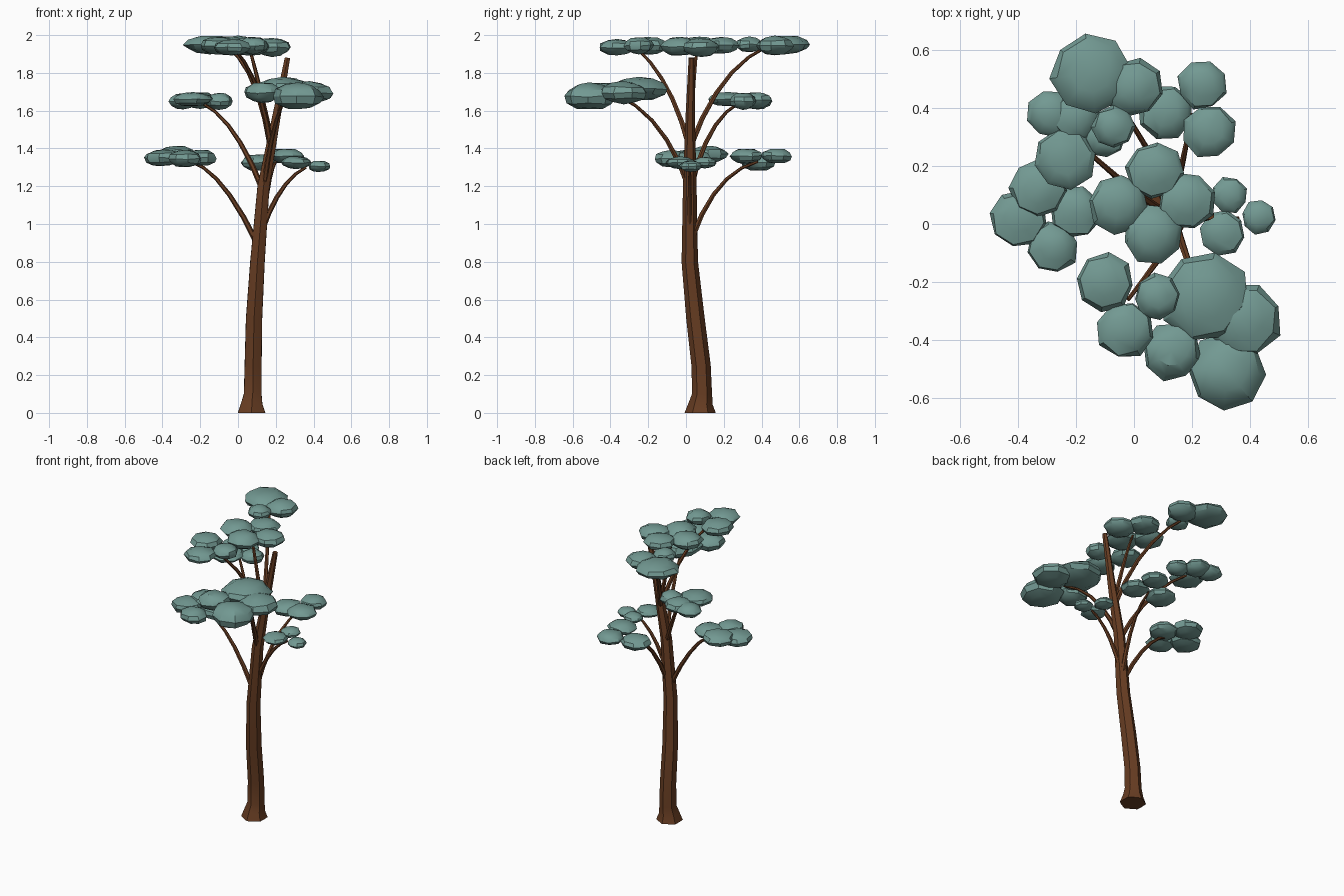
import bpy, bmesh, random
from math import sin, cos, pi
from mathutils import Vector

random.seed(4)
cube = bpy.data.objects.get("Cube")
if cube:
    bpy.data.objects.remove(cube)


def material(name, rgb):
    m = bpy.data.materials.new(name)
    m.use_nodes = True
    m.diffuse_color = (*rgb, 1)
    m.node_tree.nodes["Principled BSDF"].inputs["Base Color"].default_value = (*rgb, 1)
    return m


BARK = material("brown bark", (0.135, 0.046, 0.016))
LEAF = material("grey green leaf", (0.17, 0.32, 0.29))


def finish(bm, name, mat, angle):
    bmesh.ops.recalc_face_normals(bm, faces=bm.faces)
    mesh = bpy.data.meshes.new(name)
    bm.to_mesh(mesh)
    bm.free()
    mesh.materials.append(mat)
    ob = bpy.data.objects.new(name, mesh)
    bpy.context.collection.objects.link(ob)
    bpy.ops.object.select_all(action='DESELECT')
    ob.select_set(True)
    bpy.context.view_layer.objects.active = ob
    bpy.ops.object.shade_smooth_by_angle(angle=angle)
    return ob


def tube(name, path, sides, flute=0.0):
    """Tapered tube along (x, y, z, radius) points, optionally fluted."""
    bm = bmesh.new()
    pts = [Vector(p[:3]) for p in path]
    rings = []
    for i, p in enumerate(pts):
        d = pts[min(i + 1, len(pts) - 1)] - pts[max(i - 1, 0)]
        # a horizontal ring at the ground keeps the foot flat
        if p.z == 0:
            d = Vector((0, 0, 1))
        u = Vector((0, 1, 0)).cross(d).normalized()
        v = d.cross(u).normalized()
        ring = []
        for k in range(sides):
            a = 2 * pi * k / sides
            r = path[i][3] * (1 + (flute if k % 2 else -flute))
            ring.append(bm.verts.new(p + r * (u * cos(a) + v * sin(a))))
        rings.append(ring)
    for a, b in zip(rings, rings[1:]):
        for k in range(sides):
            n = (k + 1) % sides
            bm.faces.new((a[k], a[n], b[n], b[k]))
    bm.faces.new(rings[0])
    bm.faces.new(rings[-1])
    return finish(bm, name, BARK, 0.5)


def foliage(name, blobs):
    """Cluster of flattened, slightly irregular pads: (x, y, z, radius, half height)."""
    bm = bmesh.new()
    for x, y, z, r, h in blobs:
        turn = random.uniform(0, pi)
        made = bmesh.ops.create_uvsphere(bm, u_segments=8, v_segments=6, radius=1)["verts"]
        for v in made:
            c = v.co.copy()
            wob = random.uniform(0.95, 1.07)
            v.co = (x + r * wob * (c.x * cos(turn) - c.y * sin(turn)),
                    y + r * wob * (c.x * sin(turn) + c.y * cos(turn)),
                    z + h * (c.z + random.uniform(-0.08, 0.08)))
    return finish(bm, name, LEAF, 0.6)


# Trunk with flared foot
tube("trunk", [(0.072, 0.075, 0, 0.078), (0.073, 0.078, 0.05, 0.06),
               (0.078, 0.085, 0.1, 0.05), (0.08, 0.08, 0.25, 0.048),
               (0.085, 0.05, 0.5, 0.046), (0.103, 0.02, 0.8, 0.041),
               (0.135, 0.02, 1.2, 0.034), (0.2, 0.022, 1.55, 0.024),
               (0.262, 0.03, 1.88, 0.015)], 12, 0.06)

# Branches, each from the trunk through a bend to its pads
BRANCHES = {
    "left_low": [(0.1, 0.02, 0.9), (-0.08, 0.025, 1.2), (-0.25, 0.03, 1.33)],
    "back_low": [(0.12, 0.03, 0.92), (0.16, 0.18, 1.2), (0.2, 0.38, 1.33)],
    "right_low": [(0.12, 0.02, 0.95), (0.23, 0.02, 1.18), (0.36, 0.02, 1.3)],
    "left_mid": [(0.135, 0.02, 1.17), (-0.02, 0.13, 1.48), (-0.19, 0.28, 1.64)],
    "front_mid": [(0.135, 0.02, 1.18), (0.19, -0.14, 1.5), (0.26, -0.36, 1.68)],
    "back_high": [(0.175, 0.02, 1.4), (0.08, 0.2, 1.75), (-0.06, 0.43, 1.94)],
    "front_high": [(0.175, 0.02, 1.4), (0.1, -0.1, 1.72), (-0.02, -0.26, 1.93)],
    "centre_high": [(0.18, 0.02, 1.42), (0.11, 0.04, 1.74), (0.06, 0.06, 1.93)],
}
for name, pts in BRANCHES.items():
    a, m, b = map(Vector, pts)
    ctrl = 2 * m - (a + b) / 2
    path = []
    for i in range(6):
        t = i / 5
        p = a * (1 - t) ** 2 + ctrl * 2 * t * (1 - t) + b * t * t
        path.append((*p, 0.016 - 0.009 * t))
    tube(name + "_branch", path, 6)

# Foliage pads
PADS = {
    "left_low": [(-0.33, 0.12, 1.37, 0.1, 0.045), (-0.4, 0.02, 1.35, 0.1, 0.045),
                 (-0.28, -0.08, 1.345, 0.09, 0.045), (-0.2, 0.04, 1.35, 0.09, 0.045)],
    "back_low": [(0.235, 0.48, 1.36, 0.085, 0.04), (0.11, 0.385, 1.325, 0.095, 0.045),
                 (0.26, 0.32, 1.36, 0.092, 0.04)],
    "right_low": [(0.33, 0.1, 1.325, 0.063, 0.03), (0.305, -0.03, 1.325, 0.078, 0.033),
                  (0.43, 0.025, 1.305, 0.06, 0.03)],
    "left_mid": [(-0.24, 0.225, 1.66, 0.108, 0.038), (-0.29, 0.38, 1.65, 0.08, 0.042),
                 (-0.2, 0.37, 1.655, 0.085, 0.045), (-0.1, 0.3, 1.65, 0.072, 0.045)],
    "front_mid": [(0.24, -0.25, 1.715, 0.155, 0.062), (0.38, -0.33, 1.695, 0.13, 0.058),
                  (0.32, -0.51, 1.675, 0.135, 0.072), (0.13, -0.44, 1.695, 0.1, 0.055)],
    "back_high": [(-0.15, 0.52, 1.95, 0.135, 0.05), (0.0, 0.47, 1.945, 0.1, 0.05),
                  (-0.07, 0.335, 1.95, 0.075, 0.04)],
    "front_high": [(-0.1, -0.2, 1.945, 0.1, 0.048), (-0.03, -0.365, 1.935, 0.1, 0.042),
                   (0.08, -0.25, 1.945, 0.08, 0.045)],
    "centre_high": [(0.07, 0.185, 1.945, 0.1, 0.045), (-0.055, 0.07, 1.945, 0.102, 0.05),
                    (0.18, 0.08, 1.935, 0.1, 0.048), (0.065, -0.035, 1.94, 0.102, 0.05)],
}
for name, blobs in PADS.items():
    foliage(name + "_foliage", blobs)
